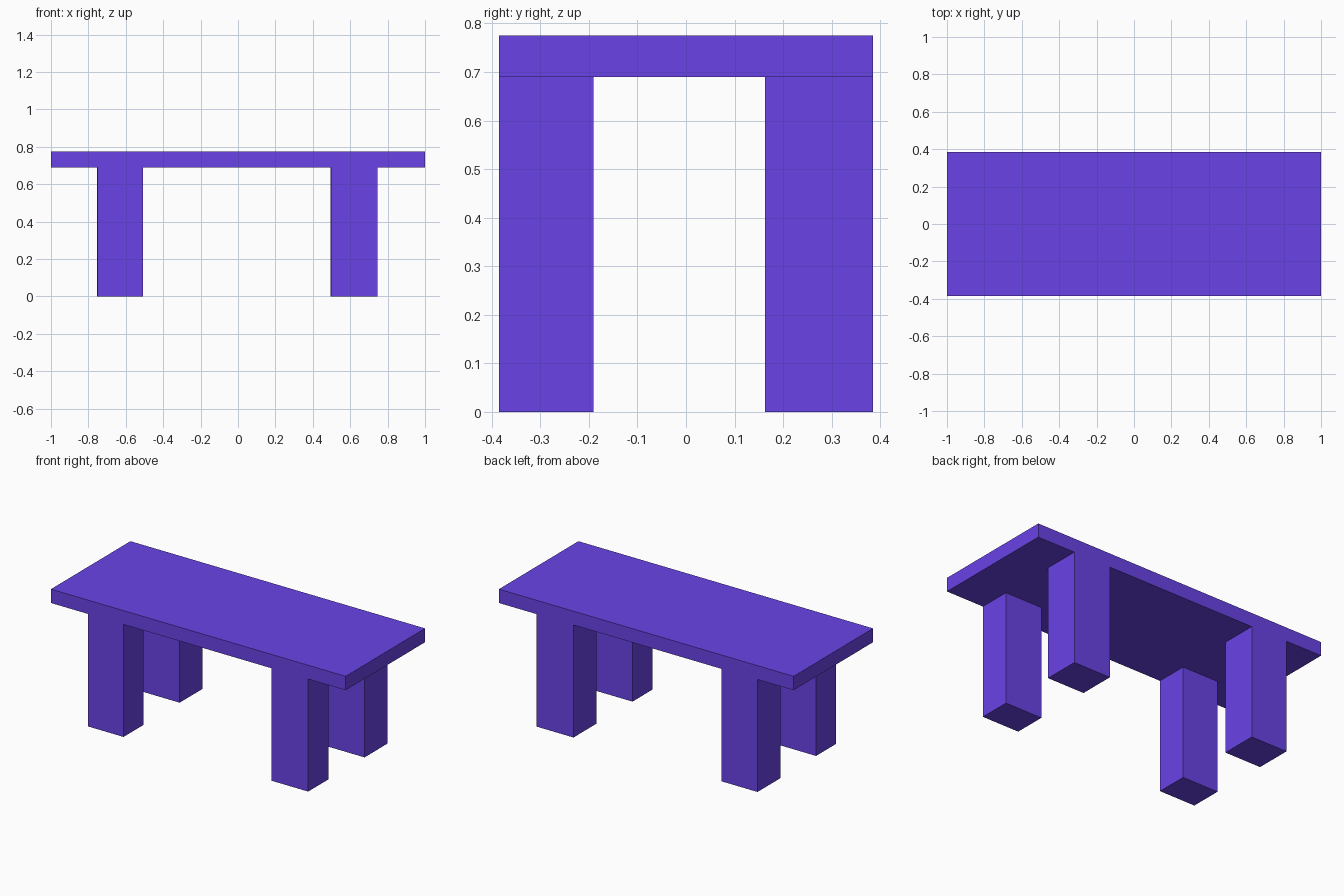
import bpy

cube = bpy.data.objects.get("Cube")
if cube:
    bpy.data.objects.remove(cube, do_unlink=True)

# Single vivid purple finish
purple = bpy.data.materials.new("purple")
purple.use_nodes = True
colour = (0.153, 0.061, 0.86, 1)
purple.diffuse_color = colour
purple.node_tree.nodes["Principled BSDF"].inputs["Base Color"].default_value = colour


def box(name, xs, ys, zs):
    """Add a block spanning the given (low, high) ranges."""
    spans = (xs, ys, zs)
    bpy.ops.mesh.primitive_cube_add(size=1, location=[sum(s) / 2 for s in spans])
    block = bpy.context.object
    block.name = name
    block.scale = [high - low for low, high in spans]
    bpy.ops.object.transform_apply(location=False, rotation=False, scale=True)
    block.data.materials.append(purple)
    return block


DEPTH = 0.385
UNDERSIDE = 0.69

# Flat slab top
box("table_top", (-1, 1), (-DEPTH, DEPTH), (UNDERSIDE, 0.775))

# Four square legs, flush with the front and back edges
rows = {"front": (-DEPTH, -0.19), "back": (0.163, DEPTH)}
sides = {
    "front": {"right": (-0.75, -0.507), "left": (0.496, 0.746)},
    "back": {"right": (-0.755, -0.51), "left": (0.494, 0.745)},
}
for row, ys in rows.items():
    for side, xs in sides[row].items():
        box(f"{row}_{side}_leg", xs, ys, (0, UNDERSIDE))
